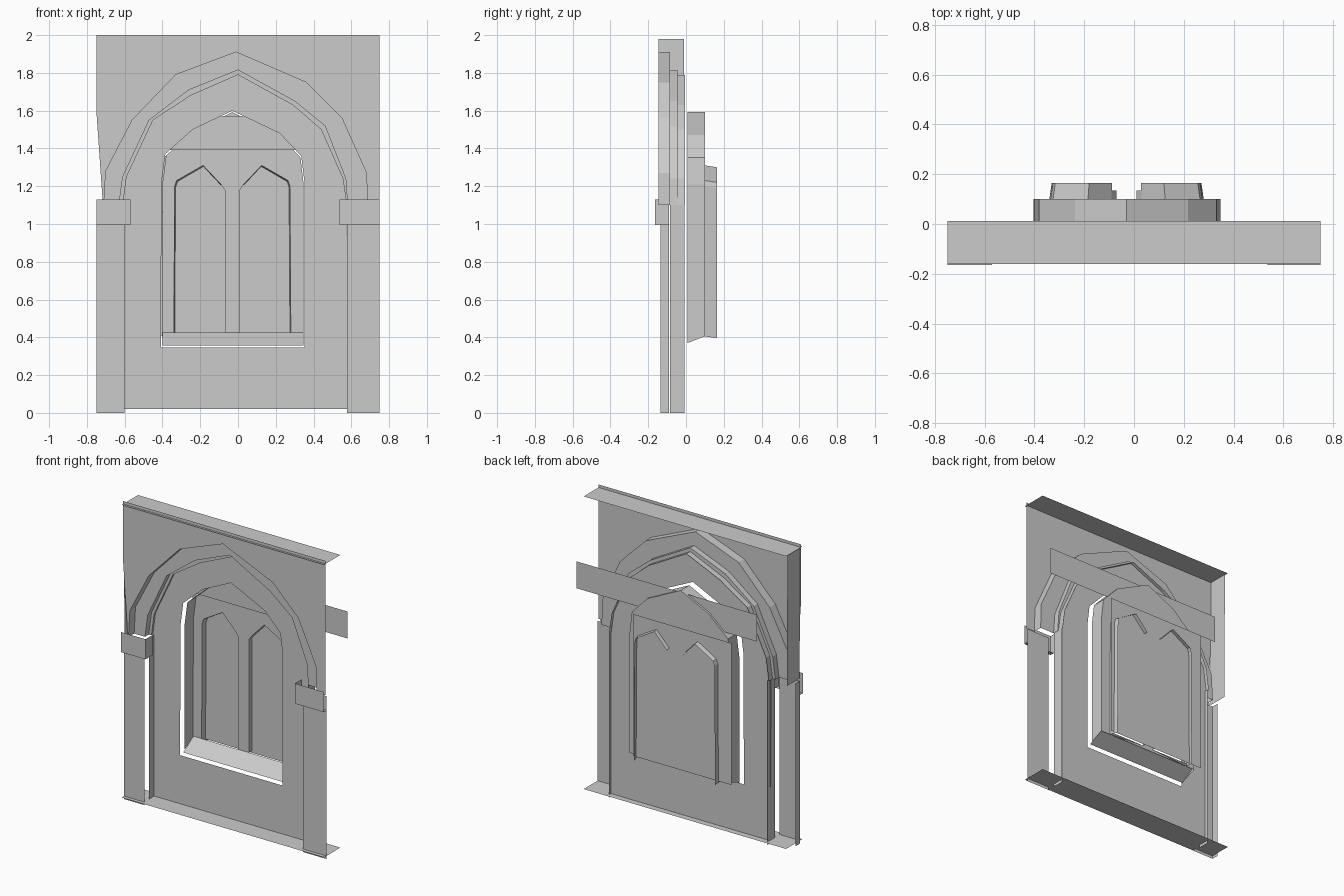
import bpy
from mathutils import Vector
from mathutils.geometry import tessellate_polygon

if "Cube" in bpy.data.objects:
    bpy.data.objects.remove(bpy.data.objects["Cube"])


def make(name, verts, faces):
    me = bpy.data.meshes.new(name)
    me.from_pydata(verts, [], faces)
    me.update()
    ob = bpy.data.objects.new(name, me)
    bpy.context.collection.objects.link(ob)
    return ob


def plate(name, y, *loops):
    """Flat sheet facing the front: first loop is the outline, others are holes."""
    pts = [Vector((x, z, 0)) for lp in loops for x, z in lp]
    tris = tessellate_polygon([[Vector((x, z, 0)) for x, z in lp] for lp in loops])
    return make(name, [(p.x, y, p.y) for p in pts], tris)


def ribbon(name, path, y0, y1, path2=None):
    """Strip along an x-z path, swept from depth y0 to y1."""
    path2 = path2 or path
    n = len(path)
    verts = [(x, y0, z) for x, z in path] + [(x, y1, z) for x, z in path2]
    return make(name, verts, [(i, i + 1, n + i + 1, n + i) for i in range(n - 1)])


def rect(x0, x1, z0, z1):
    return [(x0, z0), (x1, z0), (x1, z1), (x0, z1)]


def slab(name, x0, x1, y0, y1, z):
    return make(name, [(x0, y0, z), (x1, y0, z), (x1, y1, z), (x0, y1, z)], [(0, 1, 2, 3)])


# Arch outlines, left foot to right foot
arch_a = [(-.71, 1.10), (-.70, 1.28), (-.56, 1.55), (-.33, 1.79), (-.01, 1.91),
          (.36, 1.75), (.55, 1.56), (.68, 1.27), (.685, 1.10)]
arch_b = [(-.63, 1.10), (-.61, 1.25), (-.47, 1.55), (-.26, 1.71), (0, 1.815),
          (.30, 1.65), (.46, 1.52), (.57, 1.24), (.58, 1.10)]
arch_c = [(-.61, 1.10), (-.59, 1.25), (-.45, 1.55), (-.25, 1.68), (0, 1.79),
          (.29, 1.63), (.44, 1.50), (.555, 1.24), (.575, 1.10)]
window = [(-.408, .345), (-.405, 1.22), (-.385, 1.37), (-.24, 1.50), (-.03, 1.60),
          (.22, 1.48), (.335, 1.36), (.352, 1.22), (.352, .345)]

# Upper front wall around the arch
plate("upper_wall", -.145, [(-.715, 1.10), (-.75, 1.60), (-.75, 2), (.75, 2), (.75, 1.10)] + arch_a[::-1])
ribbon("upper_wall_side", [(-.74, 1.10), (-.745, 1.98)], -.145, -.01)

# Stepped arch mouldings
ribbon("arch_reveal_outer", arch_a, -.145, -.085)
plate("arch_face_outer", -.085, arch_a + arch_b[::-1])
ribbon("arch_reveal_middle", arch_b, -.085, -.045)
plate("arch_face_middle", -.045, arch_b + arch_c[::-1])
ribbon("arch_reveal_inner", arch_c, -.045, -.005)

# Recessed wall with window opening
plate("recessed_wall", -.03, [(-.60, .02)] + arch_c + [(.58, .02)], window)

# Top and bottom slabs
slab("top_slab", -.75, .75, -.16, .012, 1.98)
slab("bottom_slab", -.75, .75, -.16, .012, .02)

# Pillars and capitals
ribbon("pillar_side_left", [(-.75, 0), (-.75, 1.09)], -.135, -.09)
for s, x_in, x_cap, tag in ((-1, -.60, -.57, "left"), (1, .578, .537, "right")):
    a, b = sorted((s * .75, x_in))
    plate("pillar_" + tag, -.135, rect(a, b, 0, 1.09))
    ribbon("pillar_reveal_" + tag, [(x_in, .0), (x_in, 1.10)], -.085, -.008)
    a, b = sorted((s * .75, x_cap))
    plate("capital_front_" + tag, -.165, rect(a, b, .995, 1.13))
    ribbon("capital_side_" + tag, [(x_cap, .995), (x_cap, 1.13)], -.165, -.09)
    slab("capital_base_" + tag, a, b, -.165, -.135, .995)

# Window reveal, set just inside the opening
inner = [(-.03 + (x + .03) * .988, z - .008) for x, z in window]
front = [(inner[0][0], .37)] + inner[1:-1] + [(inner[-1][0], .37)]
inner[0], inner[-1] = (inner[0][0], .405), (inner[-1][0], .405)
ribbon("window_reveal", front, .008, .10, inner)
ribbon("window_sill", [(-.40, .357), (.347, .357)], -.008, .10, [(-.40, .425), (.347, .425)])


# Pair of lancet lights, mirrored about the window centre
def lancet(s):
    pts = [(.31, .405), (.305, 1.20), (.295, 1.23), (.155, 1.31), (.06, 1.21), (.04, 1.18), (.04, .425)]
    return [(-.03 + s * x, z) for x, z in pts]


plate("window_tracery", .10, inner, lancet(-1), lancet(1))
for s, tag in ((-1, "left"), (1, "right")):
    path = lancet(s)
    back = [(-.03 + (x + .03) * .97, z - .01) for x, z in path]
    ribbon("lancet_reveal_" + tag, path[:5], .10, .165, back[:5])
    ribbon("mullion_side_" + tag, path[4:], .10, .135)

# Glazing panel and backing strip
plate("window_glass", .135, rect(-.43, .30, .41, 1.36))
plate("back_strip", .086, rect(-.585, .75, 1.393, 1.573))
